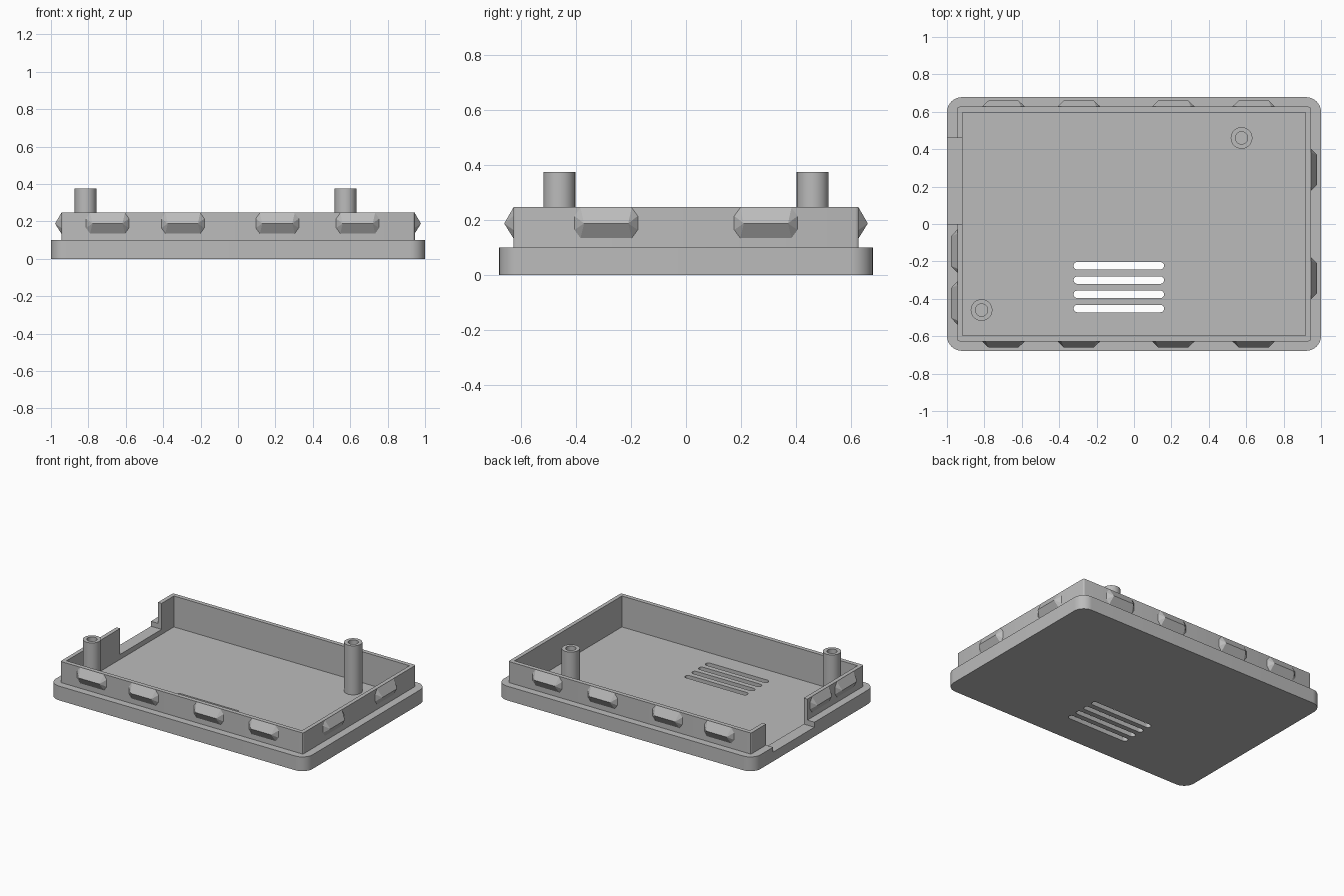
import bpy, bmesh, math

if "Cube" in bpy.data.objects:
    bpy.data.objects.remove(bpy.data.objects["Cube"])

grey = bpy.data.materials.new("plain grey")
grey.diffuse_color = (0.5, 0.5, 0.5, 1)
grey.use_nodes = True
grey.node_tree.nodes["Principled BSDF"].inputs["Base Color"].default_value = grey.diffuse_color


def rounded(cx, cy, hx, hy, r, seg):
    """Outline of a rectangle with rounded corners."""
    pts = []
    for k, (sx, sy) in enumerate([(1, 1), (-1, 1), (-1, -1), (1, -1)]):
        for i in range(seg + 1):
            a = math.pi / 2 * (k + i / seg)
            p = (cx + sx * (hx - r) + r * math.cos(a), cy + sy * (hy - r) + r * math.sin(a))
            if not pts or math.dist(p, pts[-1]) > 1e-5:
                pts.append(p)
    if math.dist(pts[0], pts[-1]) < 1e-5:
        pts.pop()
    return pts


def finish(name, bm):
    bmesh.ops.recalc_face_normals(bm, faces=bm.faces)
    me = bpy.data.meshes.new(name)
    bm.to_mesh(me)
    bm.free()
    me.materials.append(grey)
    ob = bpy.data.objects.new(name, me)
    bpy.context.collection.objects.link(ob)
    return ob


def prism(name, outline, z0, z1):
    bm = bmesh.new()
    f = bm.faces.new([bm.verts.new((x, y, z0)) for x, y in outline])
    top = bmesh.ops.extrude_face_region(bm, geom=[f])["geom"]
    bmesh.ops.translate(bm, vec=(0, 0, z1 - z0), verts=[v for v in top if isinstance(v, bmesh.types.BMVert)])
    return finish(name, bm)


def activate(ob):
    bpy.ops.object.select_all(action='DESELECT')
    ob.select_set(True)
    bpy.context.view_layer.objects.active = ob


def combine(target, tool, operation):
    """Apply a boolean and remove the tool."""
    mod = target.modifiers.new("cut", 'BOOLEAN')
    mod.object, mod.operation, mod.solver = tool, operation, 'EXACT'
    activate(target)
    bpy.ops.object.modifier_apply(modifier=mod.name)
    bpy.data.objects.remove(tool)


def smooth(ob):
    activate(ob)
    bpy.ops.object.shade_smooth_by_angle(angle=math.radians(30))


FLOOR, RIM, TOP = 0.03, 0.10, 0.248
WX, WY = 0.945, 0.627

# Tray: wide foot plus upright wall, hollowed out
tray = prism("tray", rounded(0, 0, 1.0, 0.678, 0.08, 10), 0, RIM)
combine(tray, prism("wall", rounded(0, 0, WX, WY, 0.012, 3), 0.05, TOP), 'UNION')
combine(tray, prism("cavity", rounded(0, 0, 0.917, 0.597, 0.0, 1), FLOOR, 0.5), 'DIFFERENCE')

# Connector opening in the left wall
combine(tray, prism("opening", rounded(-1.0, 0.23, 0.1, 0.23, 0.0, 1), 0.065, 0.5), 'DIFFERENCE')

# Vent slots through the floor
for y in (-0.223, -0.300, -0.376, -0.452):
    combine(tray, prism("slot", rounded(-0.081, y, 0.242, 0.02, 0.02, 6), -0.1, 0.2), 'DIFFERENCE')
smooth(tray)

# Hollow screw posts
for i, (x, y) in enumerate([(-0.815, -0.46), (0.575, 0.46)]):
    post = prism(f"screw_post_{i + 1}", rounded(x, y, 0.058, 0.058, 0.058, 8), FLOOR - 0.005, 0.375)
    combine(post, prism("bore", rounded(x, y, 0.033, 0.033, 0.033, 8), FLOOR, 0.5), 'DIFFERENCE')
    smooth(post)


# Snap clips: wedge with a ridge and tapered, chamfered ends
def clip(name, x, y, angle):
    bm = bmesh.new()
    ca, sa = math.cos(angle), math.sin(angle)
    section = [(0.115, 0.0, 0.165), (0.115, 0.0, 0.215), (0.093, 0.0, 0.135),
               (0.093, 0.0, 0.245), (0.08, 0.033, 0.188)]
    for s in (-1, 1):
        for along, out, z in section:
            u = s * along
            bm.verts.new((x + u * -sa + out * ca, y + u * ca + out * sa, z))
    res = bmesh.ops.convex_hull(bm, input=bm.verts)
    bmesh.ops.dissolve_limit(bm, angle_limit=0.01, verts=bm.verts, edges=bm.edges)
    finish(name, bm)


for i, x in enumerate((-0.698, -0.295, 0.210, 0.640)):
    clip(f"front_clip_{i + 1}", x, -WY, -math.pi / 2)
    clip(f"back_clip_{i + 1}", x, WY, math.pi / 2)
for i, y in enumerate((-0.29, 0.29)):
    clip(f"right_clip_{i + 1}", WX, y, 0)
for i, y in enumerate((-0.145, -0.422)):
    clip(f"left_clip_{i + 1}", -WX, y, math.pi)
